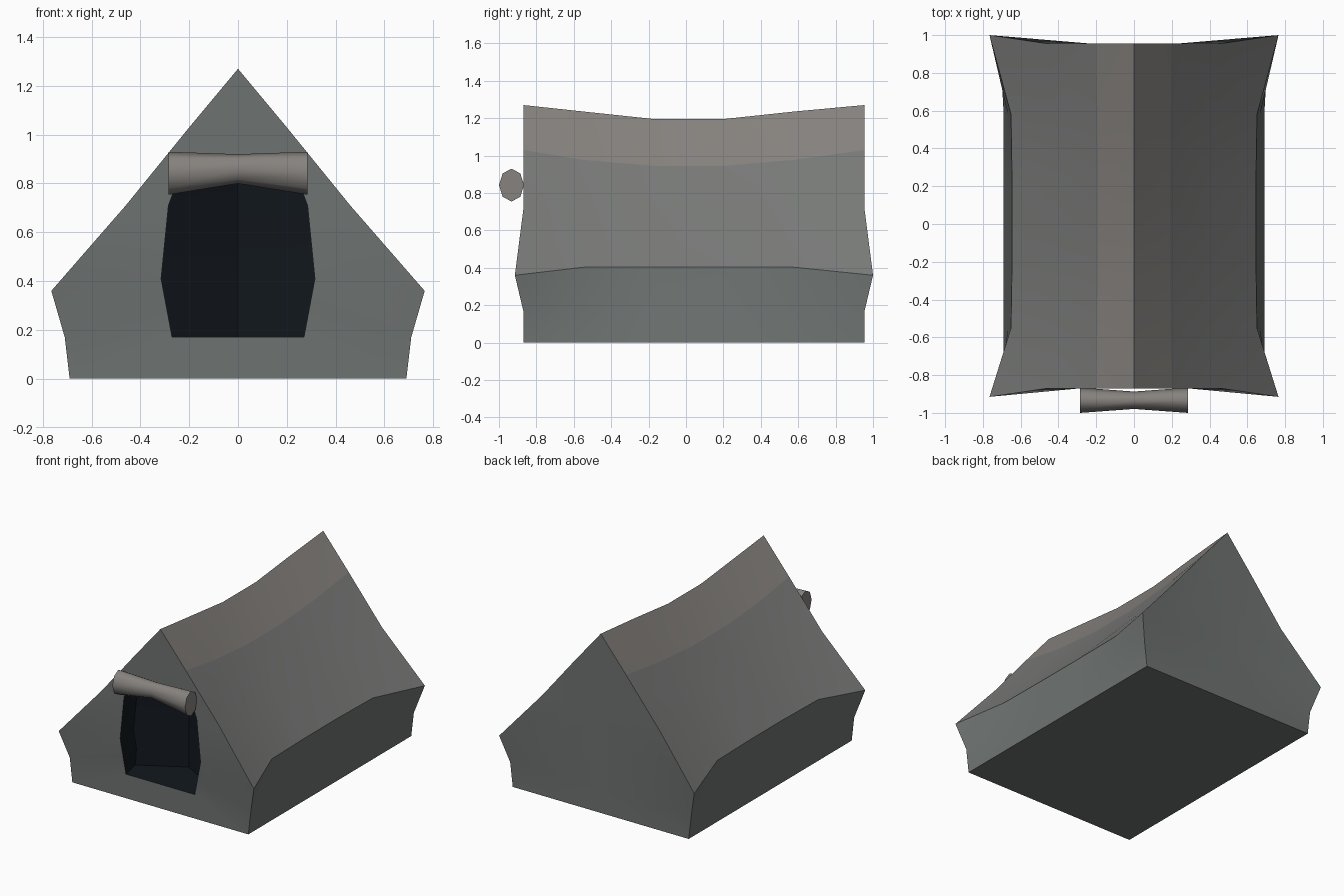
import bpy, bmesh, math

if "Cube" in bpy.data.objects:
    bpy.data.objects.remove(bpy.data.objects["Cube"])

def make_object(name, bm, colors, mirror=False, angle=32):
    if mirror:
        geo = bmesh.ops.duplicate(bm, geom=bm.verts[:] + bm.edges[:] + bm.faces[:])["geom"]
        for v in [g for g in geo if isinstance(g, bmesh.types.BMVert)]:
            v.co.x *= -1
        bmesh.ops.reverse_faces(bm, faces=[g for g in geo if isinstance(g, bmesh.types.BMFace)])
    bmesh.ops.remove_doubles(bm, verts=bm.verts, dist=1e-4)
    bmesh.ops.recalc_face_normals(bm, faces=bm.faces)
    me = bpy.data.meshes.new(name)
    bm.to_mesh(me)
    bm.free()
    ob = bpy.data.objects.new(name, me)
    bpy.context.collection.objects.link(ob)
    for i, color in enumerate(colors):
        mat = bpy.data.materials.new(f"{name}_{i}")
        mat.diffuse_color = color
        mat.use_nodes = True
        mat.node_tree.nodes["Principled BSDF"].inputs["Base Color"].default_value = mat.diffuse_color
        me.materials.append(mat)
    bpy.ops.object.select_all(action='DESELECT')
    ob.select_set(True)
    bpy.context.view_layer.objects.active = ob
    bpy.ops.object.shade_smooth_by_angle(angle=math.radians(angle))
    return ob

def ring(bm, pts):
    return [bm.verts.new(p) for p in pts]

def bridge(bm, a, b, closed=False, mats=None):
    n = len(a)
    for i in range(n if closed else n - 1):
        j = (i + 1) % n
        f = bm.faces.new((a[i], a[j], b[j], b[i]))
        if mats:
            f.material_index = mats[i]

CANVAS = (0.155, 0.17, 0.165, 1)
ROOF = (0.19, 0.195, 0.188, 1)
RIDGE = (0.24, 0.225, 0.21, 1)
DARK = (0.006, 0.009, 0.013, 1)

# half cross-sections: floor centre up to ridge, at the gables and mid-length
end = [(0, 0), (.69, 0), (.71, .17), (.765, .36), (.46, .71), (.2, 1.03), (0, 1.27)]
mid = [(0, 0), (.69, 0), (.665, .19), (.645, .405), (.42, .66), (.19, .945), (0, 1.195)]
# y, ridge sag, eave sag
stations = [(-.87, 0, 0), (-.55, .46, .95), (-.17, 1, 1), (.2, 1, 1), (.58, .46, .95), (.955, 0, 0)]

# canvas body: sagging roof, side walls and floor
bm = bmesh.new()
rings = []
for y, wr, we in stations:
    pts = []
    for i, (e, m) in enumerate(zip(end, mid)):
        t = max(0, (i - 3) / 3)
        w = we * (1 - t) + wr * t
        flare = math.copysign(.045, y) if i == 3 and w == 0 else 0
        pts.append((e[0] + (m[0] - e[0]) * w, y + flare, e[1] + (m[1] - e[1]) * w))
    rings.append(ring(bm, pts))
for a, b in zip(rings, rings[1:]):
    bridge(bm, a, b, mats=[0, 0, 0, 1, 1, 2])

# back gable, flat in the middle with flared eave corners
back = rings[-1]
col = ring(bm, [(x, .955, z) for x, z in [(.4, 0), (.4, .17), (.4, .36), (.23, .71), (.1, 1.03)]])
spine = ring(bm, [(0, .955, p[1]) for p in end[1:-1]])
bridge(bm, back[1:-1], col)
bridge(bm, col, spine)
bm.faces.new((back[-2], back[-1], spine[-1], col[-1]))

# front gable around the doorway
door = [(0, .17), (.27, .17), (.2925, .29), (.315, .41), (.285, .71), (.255, .79), (0, .87)]
bridge(bm, rings[0], ring(bm, [(x, -.87, z) for x, z in door]))
make_object("tent_canvas", bm, [CANVAS, ROOF, RIDGE], mirror=True)

# dark recess behind the doorway, deepest in the middle
bm = bmesh.new()
outer = ring(bm, [(x, -.87, z) for x, z in door])
inner = ring(bm, [(x + (.03 if 0 < x and z < .2 else 0), -.72 if x else -.55, z) for x, z in door])
bridge(bm, outer, inner)
spine = ring(bm, [(0, -.55, z) for z in (.29, .41, .71, .79)])
bm.faces.new((inner[0], inner[1], inner[2], spine[0]))
bridge(bm, inner[2:6], spine)
bm.faces.new((inner[5], inner[6], spine[3]))
bmesh.ops.remove_doubles(bm, verts=bm.verts, dist=1e-4)
recess = make_object("door_recess", bm, [DARK], mirror=True)
if sum(p.normal.y * p.area for p in recess.data.polygons) > 0:
    recess.data.flip_normals()

# rolled-up door flap, pinched in the middle
bm = bmesh.new()
roll = []
for x, z, ry, rz in [(-.285, .842, .067, .088), (0, .86, .046, .06), (.285, .842, .067, .088)]:
    roll.append(ring(bm, [(x, -.933 + ry * math.sin(k * math.pi / 4), z + rz * math.cos(k * math.pi / 4))
                          for k in range(8)]))
for a, b in zip(roll, roll[1:]):
    bridge(bm, a, b, closed=True)
bm.faces.new(roll[0])
bm.faces.new(roll[-1])
make_object("door_flap_roll", bm, [RIDGE], angle=65)
